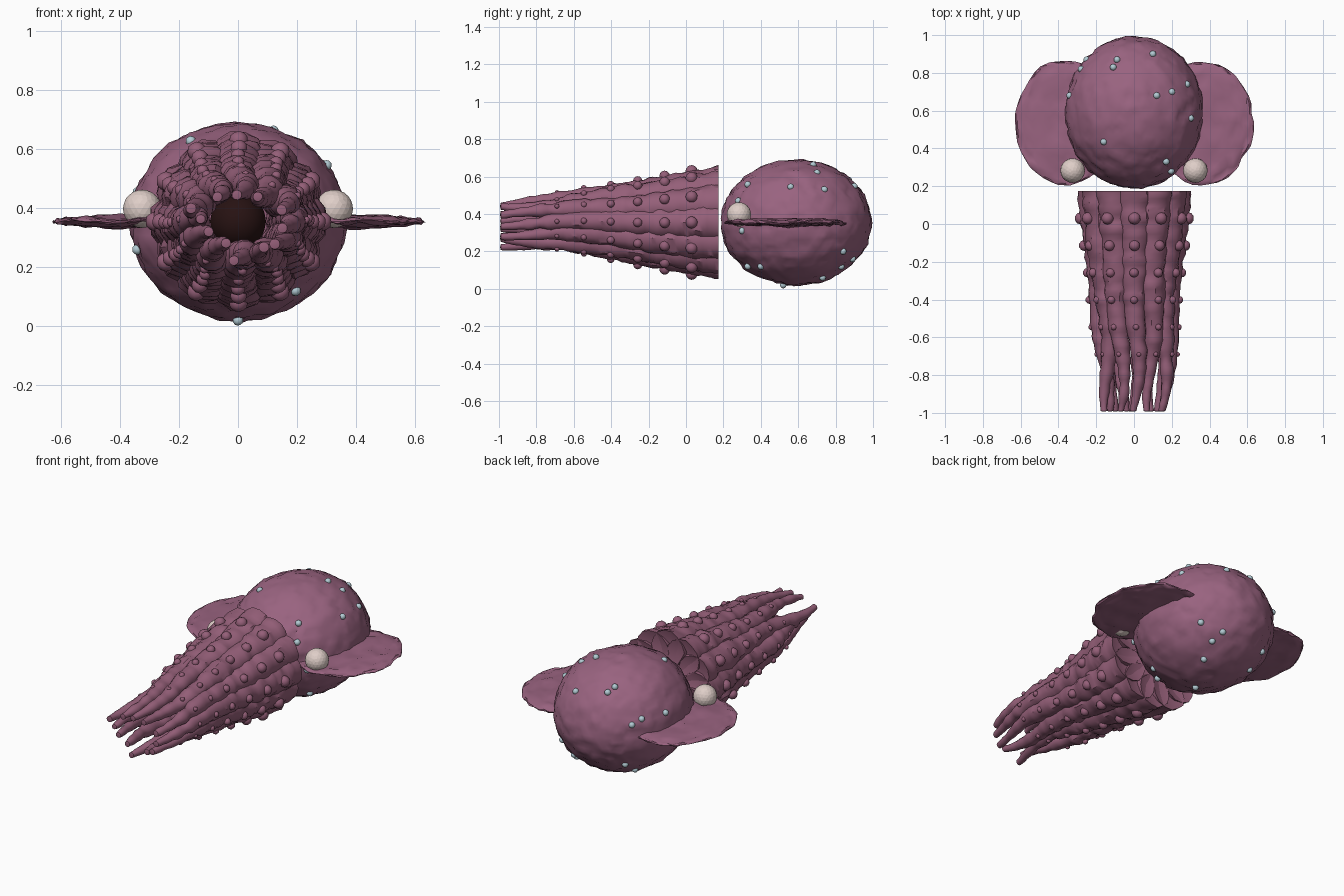
import bpy, bmesh, math, random
from mathutils import Vector, Matrix, noise

random.seed(4)
cube = bpy.data.objects.get("Cube")
if cube:
    bpy.data.objects.remove(cube, do_unlink=True)


def material(name, r, g, b):
    m = bpy.data.materials.new(name)
    m.use_nodes = True
    m.diffuse_color = (r, g, b, 1)
    m.node_tree.nodes["Principled BSDF"].inputs["Base Color"].default_value = (r, g, b, 1)
    return m


MAUVE = material("mauve skin", 0.32, 0.125, 0.215)
ROSE = material("rose mauve arms", 0.30, 0.115, 0.19)
CREAM = material("cream eye", 0.74, 0.62, 0.58)
PALE_BLUE = material("pale blue spot", 0.45, 0.60, 0.66)
DARK = material("dark mouth", 0.02, 0.006, 0.006)

CENTRE = Vector((0, 0.59, 0.355))
RADII = Vector((0.366, 0.402, 0.335))


def finish(bm, name, mat, angle):
    bmesh.ops.recalc_face_normals(bm, faces=bm.faces)
    mesh = bpy.data.meshes.new(name)
    bm.to_mesh(mesh)
    bm.free()
    mesh.materials.append(mat)
    obj = bpy.data.objects.new(name, mesh)
    bpy.context.collection.objects.link(obj)
    bpy.ops.object.select_all(action='DESELECT')
    obj.select_set(True)
    bpy.context.view_layer.objects.active = obj
    bpy.ops.object.shade_smooth_by_angle(angle=math.radians(angle))


def ball(bm, centre, radius, detail=2):
    bmesh.ops.create_icosphere(bm, subdivisions=detail, radius=radius,
                               matrix=Matrix.Translation(centre))


def lumps(p, scale, amount):
    return amount * noise.noise(p * scale)


# Lumpy egg-shaped body
bm = bmesh.new()
bmesh.ops.create_icosphere(bm, subdivisions=5, radius=1)
for v in bm.verts:
    p = v.co * RADII
    grow = 1 + lumps(p, 10, 0.014) + lumps(p, 21, 0.026) + lumps(p, 43, 0.016)
    v.co = CENTRE + p * grow
finish(bm, "body", MAUVE, 40)

# Thin wavy side fins and round eyes
for side, label in ((1, "left"), (-1, "right")):
    bm = bmesh.new()
    bmesh.ops.create_icosphere(bm, subdivisions=4, radius=1)
    for v in bm.verts:
        p = v.co * Vector((0.27, 0.328, 0.02))
        p += Vector((side * 0.36, 0.535, 0.355))
        q = Vector((p.x, p.y, 0))
        p.z += lumps(q, 11, 0.01) + lumps(q, 28, 0.012)
        p.x += lumps(q, 9, 0.014) + lumps(q, 27, 0.008)
        p.y += lumps(q, 8, 0.01) + lumps(q, 25, 0.008)
        v.co = p
    finish(bm, label + "_fin", MAUVE, 40)

    bm = bmesh.new()
    ball(bm, (side * 0.325, 0.283, 0.398), 0.065, 3)
    finish(bm, label + "_eye", CREAM, 8)

# Mouth hidden inside the ring of arms
bm = bmesh.new()
ball(bm, (0, 0.05, 0.355), 0.095, 3)
finish(bm, "mouth", DARK, 30)

# Ring of tapering arms with rows of suckers
ARMS, SIDES, RINGS = 12, 14, 56
BASE_Y, TIP_Y = 0.175, -0.99


def arm_point(angle, phase, t):
    """Centre line and thickness of an arm at fraction t of its length."""
    lean = min(t / 0.75, 1)
    rx = 0.2 - 0.035 * lean
    rz = 0.2 - 0.09 * lean
    sway = 0.032 * t * t
    centre = Vector((rx * math.cos(angle) + 0.012 * t + sway * math.sin(9 * t + phase),
                     BASE_Y + (TIP_Y - BASE_Y) * t,
                     0.355 + rz * math.sin(angle) + 0.7 * sway * math.cos(8 * t + phase)))
    return centre, 0.087 * (1 - t) ** 0.95 + 0.017


suckers = bmesh.new()
for i in range(ARMS):
    angle = math.tau * i / ARMS
    phase = random.uniform(0, math.tau)
    out = Vector((math.cos(angle), 0, math.sin(angle)))
    bm = bmesh.new()
    loops = []
    for k in range(RINGS + 1):
        t = k / RINGS
        centre, r = arm_point(angle, phase, t)
        r *= 1 + (0.08 + 0.25 * t) * noise.noise(Vector((i * 3.7, t * 20, 0)))
        ring = []
        for s in range(SIDES):
            a = math.tau * s / SIDES
            p = centre + Vector((math.cos(a), 0, math.sin(a))) * r
            p += (p - centre) * lumps(p, 24, 0.12)
            ring.append(bm.verts.new(p))
        loops.append(ring)
    for a, b in zip(loops, loops[1:]):
        for s in range(SIDES):
            n = (s + 1) % SIDES
            bm.faces.new((a[s], a[n], b[n], b[s]))
    # Faceted fan over the root, small fan over the tip
    for ring, t, push in ((loops[0], 0, -0.03), (loops[-1], 1, -0.004)):
        hub = bm.verts.new(arm_point(angle, phase, t)[0] + Vector((0, push, 0)))
        for s in range(SIDES):
            bm.faces.new((ring[s], ring[(s + 1) % SIDES], hub))
    finish(bm, f"arm_{i + 1}", ROSE, 35)

    for j in range(6):
        y = 0.03 - 0.144 * j
        centre, r = arm_point(angle, phase, (y - BASE_Y) / (TIP_Y - BASE_Y))
        ball(suckers, centre + out * r * 0.95, 0.033 - 0.004 * j)
finish(suckers, "suckers", ROSE, 40)

# Small spots: upper ones set by x and y, lower ones by side, y and z
UPPER = ((0.10, 0.90), (-0.11, 0.83), (-0.09, 0.87), (0.12, 0.68), (0.20, 0.70),
         (0.28, 0.74), (0.30, 0.56), (0.17, 0.33), (-0.16, 0.435), (-0.25, 0.87),
         (-0.34, 0.68), (-0.28, 0.82))
LOWER = ((1, 0.28, 0.47), (1, 0.30, 0.31), (1, 0.33, 0.12), (1, 0.40, 0.12),
         (-1, 0.52, 0.02), (1, 0.84, 0.20), (1, 0.89, 0.16), (1, 0.83, 0.12),
         (1, 0.73, 0.06), (-1, 0.50, 0.26), (-1, 0.75, 0.10), (-1, 0.85, 0.17))
bm = bmesh.new()
for x, y in UPPER:
    d = Vector((x, y - CENTRE.y, 0))
    rest = 1 - (d.x / RADII.x) ** 2 - (d.y / RADII.y) ** 2
    d.z = RADII.z * math.sqrt(max(rest, 0))
    ball(bm, CENTRE + d, 0.018)
for side, y, z in LOWER:
    d = Vector((0, y - CENTRE.y, z - CENTRE.z))
    rest = 1 - (d.y / RADII.y) ** 2 - (d.z / RADII.z) ** 2
    d.x = side * RADII.x * math.sqrt(max(rest, 0))
    ball(bm, CENTRE + d, 0.018)
finish(bm, "spots", PALE_BLUE, 40)
